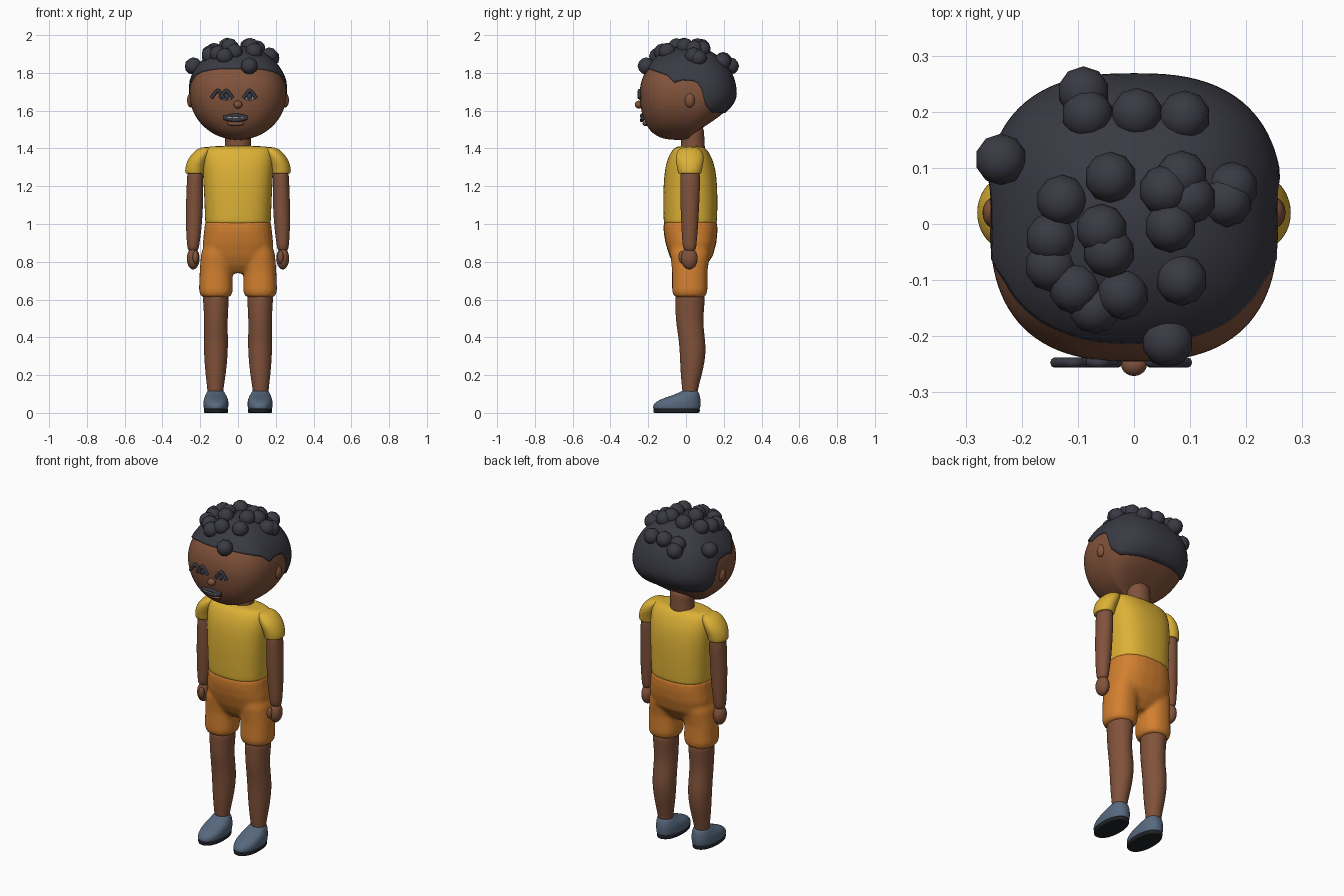
import bpy, bmesh, math
from mathutils import Matrix, Vector

cube = bpy.data.objects.get("Cube")
if cube:
    bpy.data.objects.remove(cube)


def material(name, rgb):
    m = bpy.data.materials.new(name)
    m.use_nodes = True
    m.diffuse_color = (*rgb, 1)
    m.node_tree.nodes["Principled BSDF"].inputs["Base Color"].default_value = (*rgb, 1)
    return m


SKIN = material("brown skin", (.22, .085, .043))
HAIR = material("charcoal hair", (.042, .042, .057))
SHIRT = material("yellow cloth", (.72, .44, .036))
SHORTS = material("orange cloth", (.65, .215, .028))
SHOE = material("slate blue", (.095, .14, .21))
SOLE = material("black rubber", (.015, .016, .02))
WHITE = material("eye white", (.6, .6, .58))


def finish(name, bm, mat):
    bmesh.ops.recalc_face_normals(bm, faces=bm.faces)
    for f in bm.faces:
        f.smooth = True
    me = bpy.data.meshes.new(name)
    bm.to_mesh(me)
    bm.free()
    ob = bpy.data.objects.new(name, me)
    bpy.context.collection.objects.link(ob)
    me.materials.append(mat)
    return ob


def power(v, n):
    return math.copysign(abs(v) ** (2 / n), v)


def skin_rings(bm, rings):
    """Bridge rings of points into a closed tube."""
    vs = [[bm.verts.new(p) for p in r] for r in rings]
    n = len(vs[0])
    for a, b in zip(vs, vs[1:]):
        for i in range(n):
            j = (i + 1) % n
            bm.faces.new((a[i], a[j], b[j], b[i]))
    bm.faces.new(vs[0])
    bm.faces.new(vs[-1])


def loft(bm, rings, side=1, n=2.0, seg=24):
    """Rings are (z, x centre, x half, y centre, y half)."""
    ang = [math.tau * i / seg for i in range(seg)]
    skin_rings(bm, [[(side * xc + xh * power(math.cos(a), n),
                      yc + yh * power(math.sin(a), n), z) for a in ang]
                    for z, xc, xh, yc, yh in rings])


def part(name, rings, mat, side=1, n=2.0):
    bm = bmesh.new()
    loft(bm, rings, side, n)
    ob = finish(name, bm, mat)
    ob.modifiers.new("round", 'SUBSURF').levels = 2
    ob.modifiers["round"].render_levels = 2
    return ob


def ball(name, loc, size, mat, sub=3):
    bm = bmesh.new()
    bmesh.ops.create_icosphere(bm, subdivisions=sub, radius=1,
                               matrix=Matrix.Translation(loc) @ Matrix.Diagonal((*size, 1)))
    return finish(name, bm, mat)


def cord(name, pts, r, mat):
    cu = bpy.data.curves.new(name, 'CURVE')
    cu.dimensions = '3D'
    cu.bevel_depth, cu.bevel_resolution, cu.use_fill_caps = r, 2, True
    sp = cu.splines.new('BEZIER')
    sp.bezier_points.add(len(pts) - 1)
    for b, p in zip(sp.bezier_points, pts):
        b.co = p
        b.handle_left_type = b.handle_right_type = 'AUTO'
    cu.resolution_u = 6
    ob = bpy.data.objects.new(name, cu)
    bpy.context.collection.objects.link(ob)
    cu.materials.append(mat)


# Head: squared in plan, round in height, tucked in at the nape
HZ, HR, YC = 1.69, .245, .01


def head_point(a, u, grow=1.0):
    h = math.sqrt(max(0, 1 - u * u))
    s = math.sin(a)
    if s < 0:
        depth = .255 * h ** (.5 if u < 0 else 1)
    else:
        depth = .25 * h ** (3 if u < 0 else 1)
    return Vector((.257 * h * power(math.cos(a), 2.6) * grow,
                   YC + depth * power(s, 2.6) * grow, HZ + HR * u * grow))


SEG = 96
angles = [math.tau * i / SEG for i in range(SEG)]
bm = bmesh.new()
skin_rings(bm, [[head_point(a, math.sin(math.radians(p))) for a in angles]
                for p in range(-88, 89, 4)])
finish("head", bm, SKIN)

# Hair cap: height of the hairline along y, dipping at the temples and nape
HAIRLINE = [(-.3, 1.83), (-.2, 1.825), (-.1, 1.79), (-.065, 1.75), (-.02, 1.765),
            (.055, 1.76), (.09, 1.71), (.105, 1.63), (.14, 1.59), (.4, 1.585)]


def hairline(y):
    for (y0, z0), (y1, z1) in zip(HAIRLINE, HAIRLINE[1:]):
        if y <= y1:
            return z0 + (z1 - z0) * (y - y0) / (y1 - y0)
    return HAIRLINE[-1][1]


def edge_angle(a):
    p = 80.0
    while p > -40:
        q = head_point(a, math.sin(math.radians(p)), 1.04)
        if q.z < hairline(q.y):
            break
        p -= .25
    return p


edges = [edge_angle(a) for a in angles]
rings = [[head_point(a, math.sin(math.radians(e)), .96) for a, e in zip(angles, edges)]]
for k in range(25):
    rings.append([head_point(a, math.sin(math.radians(e + (88 - e) * k / 24)), 1.035)
                  for a, e in zip(angles, edges)])
bm = bmesh.new()
skin_rings(bm, rings)
finish("hair_cap", bm, HAIR)

# Curls resting on the cap, placed in plan
CURLS = [(-.09, .235), (-.083, .195), (.005, .197), (.09, .192), (-.237, .115),
         (-.042, .083), (.055, .06), (.1, .045), (.085, .085), (.065, -.005),
         (.175, .065), (.165, .04), (-.128, .042), (-.147, -.025), (-.148, -.075),
         (-.058, -.01), (-.045, -.05), (.085, -.1), (-.105, -.115), (-.02, -.125),
         (-.07, -.15), (.06, -.21)]
for x, y in CURLS:
    dy = (y - YC) / (.255 if y < YC else .25)
    h = ((abs(x) / .257) ** 2.6 + abs(dy) ** 2.6) ** (1 / 2.6)
    z = HZ + HR * math.sqrt(max(.3, 1 - h * h)) + .012
    ball("curl", (x, y, z), (.046, .046, .046), HAIR, 2)

# Face
ball("nose", (0, -.25, 1.632), (.023, .021, .021), SKIN)
for s in (1, -1):
    ball("ear", (s * .25, .02, 1.655), (.02, .027, .038), SKIN)
    ball("eye", (s * .06, -.238, 1.672), (.032, .012, .018), WHITE)
    ball("pupil", (s * .06, -.247, 1.675), (.016, .008, .016), HAIR)
for x in (.062, -.062, -.108):
    cord("eyelash", [(x + dx, -.247, 1.67 + dz) for dx, dz in
                     ((-.034, -.005), (-.015, .022), (0, .036), (.016, .022), (.034, -.005))],
         .009, HAIR)
ball("lower_lip", (-.012, -.212, 1.532), (.045, .018, .014), SKIN)
for dz in (.012, -.012):
    cord("mouth_edge", [(-.075, -.226, 1.562), (-.012, -.234, 1.562 + dz), (.048, -.228, 1.562)],
         .011, HAIR)
cord("teeth", [(-.055, -.237, 1.562), (.03, -.237, 1.562)], .005, WHITE)

# Neck and shirt
part("neck", [(1.36, 0, .075, .035, .07), (1.42, 0, .068, .037, .062),
              (1.47, 0, .068, .035, .062), (1.53, 0, .075, .03, .065)], SKIN)
part("shirt", [(1.0, 0, .172, .023, .138), (1.003, 0, .175, .023, .142),
               (1.1, 0, .178, .023, .145), (1.22, 0, .184, .023, .143),
               (1.31, 0, .19, .022, .132), (1.37, 0, .188, .02, .108),
               (1.402, 0, .178, .02, .085), (1.412, 0, .15, .02, .06),
               (1.412, 0, .08, .02, .03)], SHIRT, n=2.5)

# Arms
for s in (1, -1):
    part("sleeve", [(1.268, .228, .045, .02, .055), (1.266, .228, .052, .02, .062),
                    (1.30, .226, .055, .02, .068), (1.35, .207, .056, .02, .078),
                    (1.39, .182, .045, .02, .066), (1.408, .165, .03, .02, .04)], SHIRT, s)
    part("arm", [(.85, .238, .028, .02, .033), (.9, .237, .034, .018, .038),
                 (.98, .234, .042, .02, .044), (1.1, .23, .046, .02, .05),
                 (1.2, .228, .044, .022, .053), (1.32, .226, .042, .022, .053)], SKIN, s)
    ball("hand", (s * .237, .018, .817), (.034, .044, .058), SKIN)
    ball("thumb", (s * .225, -.022, .825), (.016, .018, .034), SKIN)

# Shorts: hips and two legs fused into one skin
bm = bmesh.new()
loft(bm, [(.74, 0, .05, .02, .05), (.78, 0, .13, .022, .085), (.83, 0, .18, .027, .115),
          (.9, 0, .187, .026, .135), (.96, 0, .18, .024, .143), (1.012, 0, .175, .023, .142)], n=2.5)
for s in (1, -1):
    loft(bm, [(.612, .117, .07, .02, .075), (.622, .117, .083, .02, .088),
              (.65, .117, .09, .02, .094), (.75, .116, .087, .02, .094),
              (.84, .108, .088, .022, .105), (.92, .095, .075, .022, .1)], s, n=2.3)
shorts = finish("shorts", bm, SHORTS)
fuse = shorts.modifiers.new("fuse", 'REMESH')
fuse.mode, fuse.voxel_size, fuse.use_smooth_shade = 'VOXEL', .01, True
relax = shorts.modifiers.new("relax", 'SMOOTH')
relax.factor, relax.iterations = .5, 8

# Legs and shoes
for s in (1, -1):
    part("leg", [(.08, .12, .04, .022, .038), (.13, .12, .043, .021, .042),
                 (.22, .118, .056, .03, .06), (.32, .117, .064, .037, .07),
                 (.4, .117, .064, .03, .07), (.48, .117, .062, .018, .072),
                 (.56, .117, .066, .02, .077), (.612, .117, .07, .022, .079),
                 (.625, .117, .064, .022, .074)], SKIN, s)
    part("shoe", [(.018, .117, .06, -.05, .12), (.022, .117, .065, -.05, .126),
                  (.05, .117, .068, -.048, .127), (.075, .117, .064, -.027, .104),
                  (.095, .118, .054, .005, .068), (.115, .119, .045, .02, .045),
                  (.118, .119, .035, .02, .035)], SHOE, s, 2.2)
    part("sole", [(0, .117, .059, -.05, .118), (0, .117, .064, -.05, .123),
                  (.02, .117, .066, -.05, .126), (.022, .117, .06, -.05, .12)], SOLE, s, 2.2)
